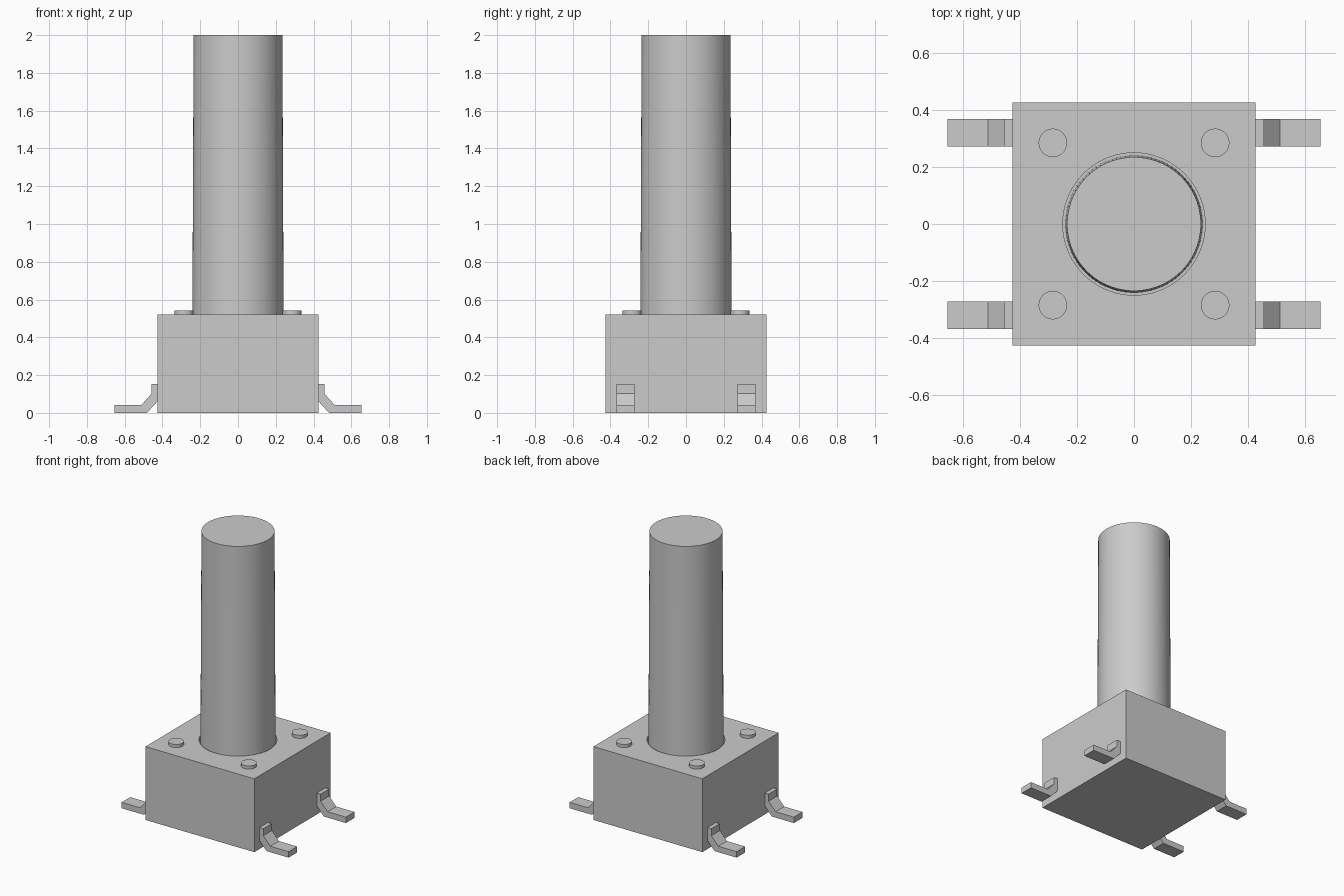
import bpy, bmesh, math

if "Cube" in bpy.data.objects:
    bpy.data.objects.remove(bpy.data.objects["Cube"], do_unlink=True)

grey = bpy.data.materials.new("light_grey")
grey.use_nodes = True
colour = (0.6, 0.6, 0.6, 1)
grey.diffuse_color = colour
grey.node_tree.nodes["Principled BSDF"].inputs["Base Color"].default_value = colour


def finish(obj, name, smooth=False):
    obj.name = name
    obj.data.materials.append(grey)
    if smooth:
        bpy.ops.object.select_all(action="DESELECT")
        obj.select_set(True)
        bpy.context.view_layer.objects.active = obj
        bpy.ops.object.shade_smooth_by_angle(angle=math.radians(30))
    return obj


def cylinder(name, x, y, z0, z1, r0, r1, sides):
    bpy.ops.mesh.primitive_cone_add(vertices=sides, radius1=r0, radius2=r1,
                                    depth=z1 - z0, location=(x, y, (z0 + z1) / 2))
    return finish(bpy.context.object, name, True)


def extruded_leg(name, side, y, width):
    # Gull-wing strip, swept along y
    profile = [(0.427, 0.152), (0.457, 0.152), (0.457, 0.102), (0.512, 0.042),
               (0.655, 0.042), (0.655, 0), (0.482, 0), (0.427, 0.06)]
    bm = bmesh.new()
    verts = [bm.verts.new((side * x, y - width / 2, z)) for x, z in profile]
    face = bm.faces.new(verts)
    ext = bmesh.ops.extrude_face_region(bm, geom=[face])
    moved = [v for v in ext["geom"] if isinstance(v, bmesh.types.BMVert)]
    bmesh.ops.translate(bm, verts=moved, vec=(0, width, 0))
    bmesh.ops.recalc_face_normals(bm, faces=bm.faces)
    mesh = bpy.data.meshes.new(name)
    bm.to_mesh(mesh)
    bm.free()
    obj = bpy.data.objects.new(name, mesh)
    bpy.context.collection.objects.link(obj)
    return finish(obj, name)


# Square housing with a round well for the plunger
bpy.ops.mesh.primitive_cube_add(size=1, location=(0, 0, 0.26))
housing = bpy.context.object
housing.scale = (0.854, 0.854, 0.52)
finish(housing, "housing")
well = cylinder("well_cutter", 0, 0, 0.42, 0.6, 0.25, 0.25, 96)
well.hide_render = True
well.hide_viewport = True
cut = housing.modifiers.new("well", "BOOLEAN")
cut.operation = "DIFFERENCE"
cut.solver = "EXACT"
cut.object = well

# Long, slightly tapered plunger
cylinder("plunger", 0, 0, 0.4, 2.0, 0.242, 0.235, 96)

# Rivets and bent legs at the four corners
for side, x_name in ((1, "left"), (-1, "right")):
    for depth, y_name in ((-1, "front"), (1, "back")):
        cylinder(f"rivet_{y_name}_{x_name}", side * 0.285, depth * 0.285,
                 0.5, 0.542, 0.05, 0.05, 48)
        extruded_leg(f"leg_{y_name}_{x_name}", side, depth * 0.321, 0.096)
